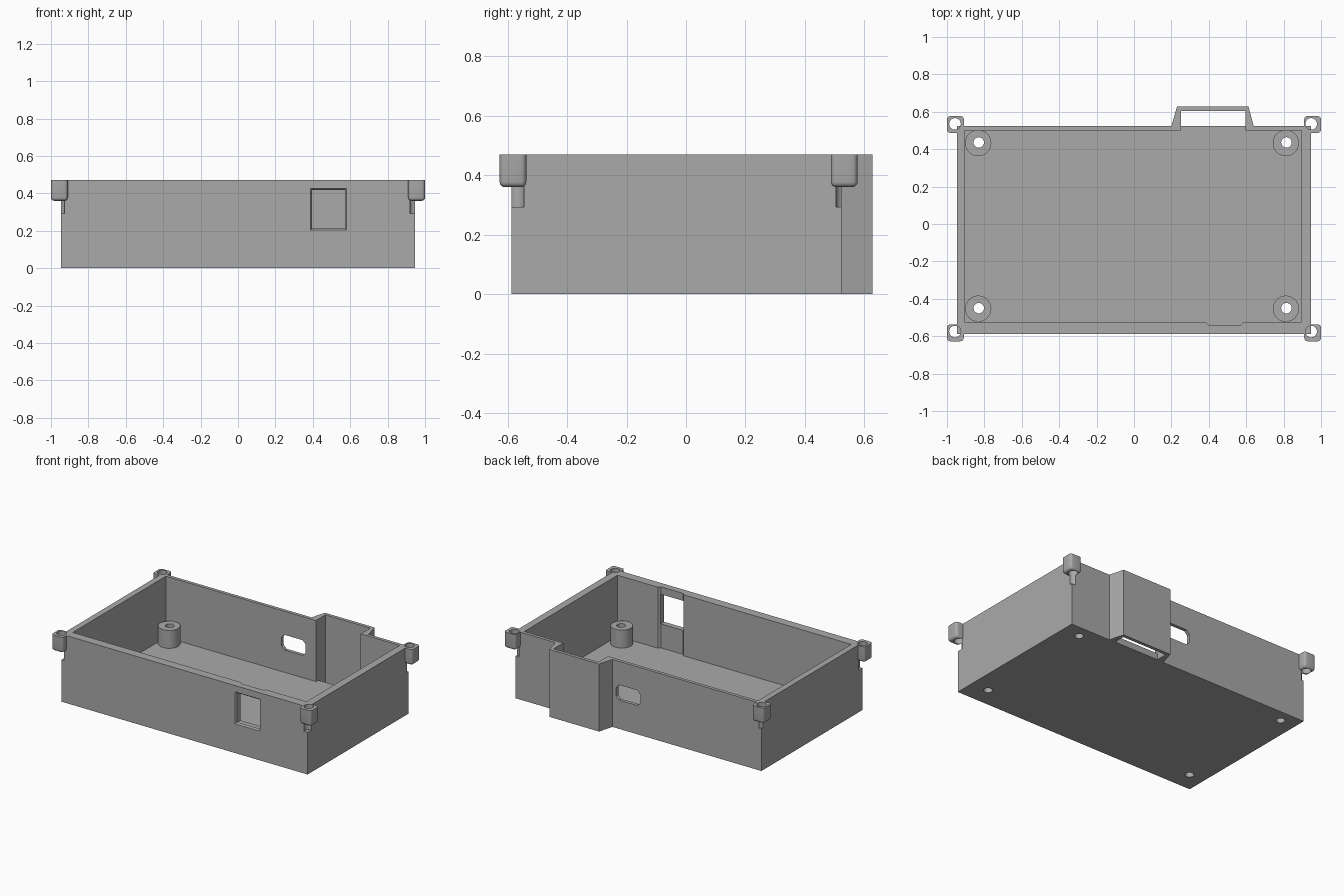
import bpy, bmesh
from math import radians, sin, cos, pi

cube = bpy.data.objects.get("Cube")
if cube:
    bpy.data.objects.remove(cube, do_unlink=True)

grey = bpy.data.materials.new("plain grey")
grey.use_nodes = True
colour = (0.4, 0.4, 0.4, 1)
grey.diffuse_color = colour
grey.node_tree.nodes["Principled BSDF"].inputs["Base Color"].default_value = colour

HEIGHT, FLOOR, ABOVE = 0.47, 0.045, 0.6


def loft(name, rings):
    """Closed solid through matching rings of 3D points."""
    bm = bmesh.new()
    loops = [[bm.verts.new(p) for p in ring] for ring in rings]
    n = len(loops[0])
    bm.faces.new(loops[0])
    bm.faces.new(loops[-1])
    for a, b in zip(loops, loops[1:]):
        for i in range(n):
            j = (i + 1) % n
            bm.faces.new((a[i], a[j], b[j], b[i]))
    bmesh.ops.recalc_face_normals(bm, faces=bm.faces)
    mesh = bpy.data.meshes.new(name)
    bm.to_mesh(mesh)
    bm.free()
    mesh.materials.append(grey)
    ob = bpy.data.objects.new(name, mesh)
    bpy.context.collection.objects.link(ob)
    return ob


def prism(name, pts, lo, hi):
    return loft(name, [[(x, y, z) for x, y in pts] for z in (lo, hi)])


def rect(x0, x1, y0, y1):
    return [(x0, y0), (x1, y0), (x1, y1), (x0, y1)]


def cylinder(name, x, y, r, lo, hi, sides=32):
    ring = [(x + r * cos(2 * pi * i / sides), y + r * sin(2 * pi * i / sides))
            for i in range(sides)]
    return prism(name, ring, lo, hi)


def combine(target, other, operation="DIFFERENCE"):
    mod = target.modifiers.new("combine", "BOOLEAN")
    mod.operation, mod.solver, mod.object = operation, "EXACT", other
    bpy.ops.object.select_all(action="DESELECT")
    bpy.context.view_layer.objects.active = target
    target.select_set(True)
    bpy.ops.object.modifier_apply(modifier=mod.name)
    bpy.data.objects.remove(other, do_unlink=True)


def smooth(ob):
    bpy.ops.object.select_all(action="DESELECT")
    bpy.context.view_layer.objects.active = ob
    ob.select_set(True)
    bpy.ops.object.shade_smooth_by_angle(angle=radians(35))


# Tray outline with the cable bulge on its back
outline = [(-0.947, -0.587), (0.947, -0.587), (0.947, 0.523), (0.64, 0.523),
           (0.612, 0.628), (0.23, 0.628), (0.2, 0.523), (-0.947, 0.523)]
tray = prism("enclosure_tray", outline, 0, HEIGHT)

# Corner screw lugs, rounded everywhere but the top
for x in (-0.955, 0.955):
    for y in (-0.582, 0.532):
        s = 0.045
        lug = prism("corner_lug", rect(x - s, x + s, y - s, y + s), 0.36, HEIGHT)
        bm = bmesh.new()
        bm.from_mesh(lug.data)
        edges = [e for e in bm.edges if min(v.co.z for v in e.verts) < 0.4]
        bmesh.ops.bevel(bm, geom=edges, offset=0.018, segments=4,
                        profile=0.5, affect="EDGES")
        bm.to_mesh(lug.data)
        bm.free()
        combine(tray, lug, "UNION")

# Main cavity, bulge pocket and the slot through the bulge floor
combine(tray, prism("cavity", rect(-0.905, 0.895, -0.525, 0.5), FLOOR, ABOVE))
combine(tray, prism("pocket", rect(0.25, 0.595, 0.48, 0.605), FLOOR, ABOVE))
combine(tray, prism("slot", rect(0.25, 0.595, 0.525, 0.605), -0.1, ABOVE))

# Shallow recess inside the front wall
recess = [(0.375, -0.515), (0.4, -0.54), (0.57, -0.54), (0.595, -0.515)]
combine(tray, prism("recess", recess, FLOOR, ABOVE))

# Front window with a small outer chamfer
rings = []
for y, grow in ((-0.6, 0.018), (-0.577, 0), (-0.5, 0)):
    rings.append([(x, y, z) for x, z in
                  rect(0.396 - grow, 0.572 + grow, 0.212 - grow, 0.418 + grow)])
combine(tray, loft("window", rings))

# Back connector port with clipped corners
cx, cz, w, h, c = 0.078, 0.253, 0.093, 0.053, 0.024
port = [(-w + c, -h), (w - c, -h), (w, -h + c), (w, h - c),
        (w - c, h), (-w + c, h), (-w, h - c), (-w, -h + c)]
combine(tray, loft("port", [[(cx + x, y, cz + z) for x, z in port]
                            for y in (0.45, 0.56)]))

# Screw holes through the lugs, biting into the tray corners
for x in (-0.957, 0.947):
    for y in (-0.575, 0.535):
        combine(tray, cylinder("screw_hole", x, y, 0.031, 0.293, ABOVE))

# Standoffs with holes through the floor
for side, x in (("right", -0.833), ("left", 0.812)):
    for end, y in (("front", -0.453), ("back", 0.433)):
        hole = (x + 0.003, y + 0.003, 0.028, -0.1, ABOVE)
        combine(tray, cylinder("floor_hole", *hole))
        post = cylinder(f"{end}_{side}_standoff", x, y, 0.07, 0.02, 0.17, 48)
        combine(post, cylinder("post_hole", *hole))
        smooth(post)

smooth(tray)
